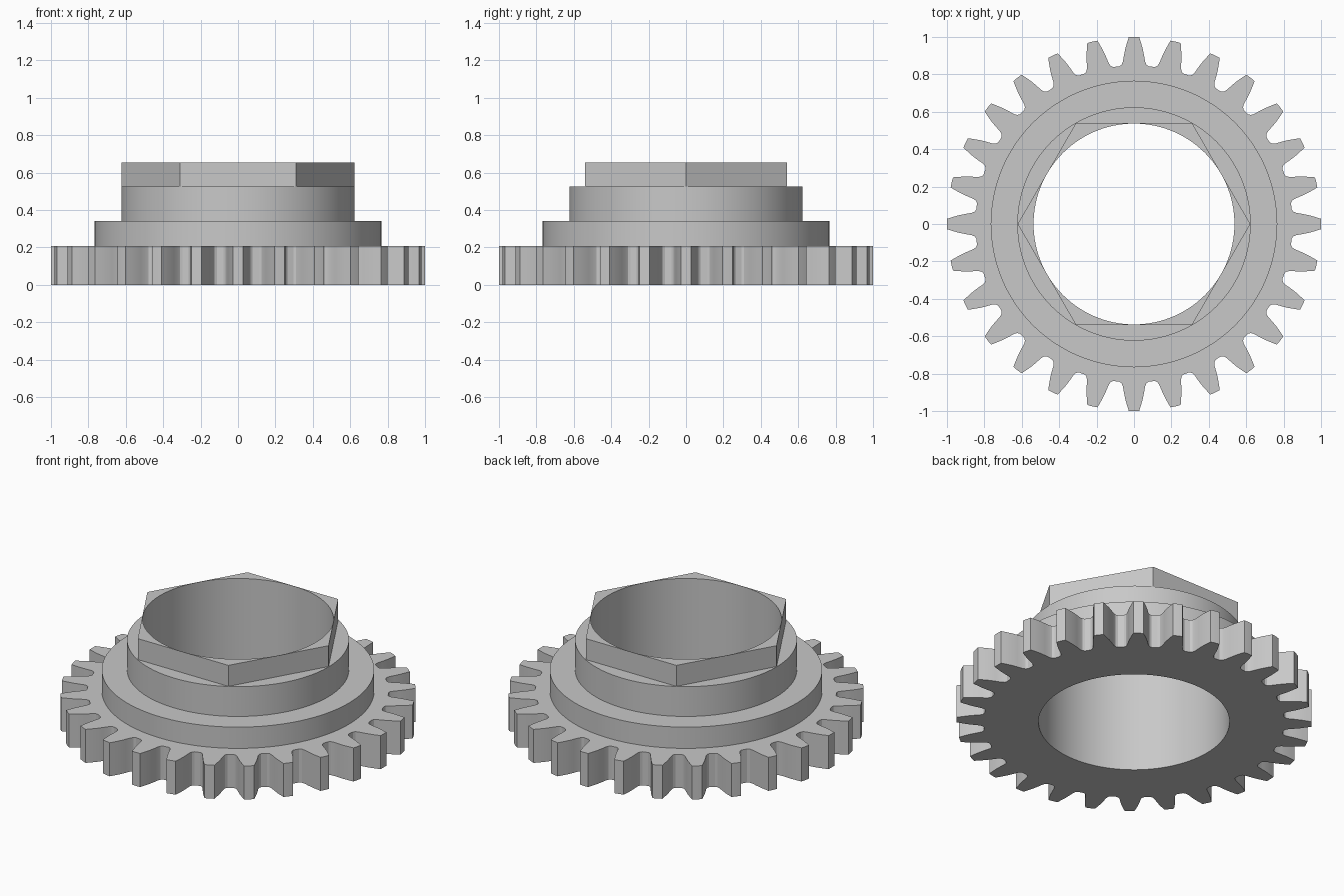
import bpy
import bmesh
import math

if "Cube" in bpy.data.objects:
    bpy.data.objects.remove(bpy.data.objects["Cube"], do_unlink=True)

TEETH = 28
BORE = 0.537

# Half tooth profile: (radius, half width), root to tip
TOOTH = [(0.843, 0.078), (0.852, 0.066), (0.87, 0.059), (0.90, 0.054),
         (0.935, 0.047), (0.97, 0.037), (0.999, 0.028)]


def circle(radius, sides):
    """Points of a regular polygon with a corner on +x."""
    return [(radius * math.cos(math.tau * i / sides),
             radius * math.sin(math.tau * i / sides)) for i in range(sides)]


def gear_outline():
    """Tooth profile mirrored and repeated around the axis."""
    tooth = [(r, -w) for r, w in TOOTH] + [(1.0, 0.0)]
    tooth += [(r, w) for r, w in reversed(TOOTH)]
    points = []
    for i in range(TEETH):
        a = math.tau * i / TEETH
        c, s = math.cos(a), math.sin(a)
        points += [(x * c - y * s, x * s + y * c) for x, y in tooth]
    return points


def add_loop(bm, outline, z):
    """Closed ring of vertices; returns its vertices and edges."""
    verts = [bm.verts.new((x, y, z)) for x, y in outline]
    edges = [bm.edges.new((v, verts[(i + 1) % len(verts)]))
             for i, v in enumerate(verts)]
    return verts, edges


def add_wall(bm, low, high):
    """Straight wall between two matching loops."""
    n = len(low)
    for i in range(n):
        j = (i + 1) % n
        bm.faces.new((low[i], low[j], high[j], high[i]))


def add_ledge(bm, outer, inner):
    """Flat ring between two loops at the same height."""
    bmesh.ops.triangle_fill(bm, edges=outer + inner, use_beauty=True)


# Steps from bottom to top: toothed rim, collar, hub, hexagonal nut
steps = [(gear_outline(), 0.0, 0.208),
         (circle(0.766, 128), 0.208, 0.34),
         (circle(0.624, 128), 0.34, 0.525),
         (circle(0.622, 6), 0.525, 0.655)]

bm = bmesh.new()
bore_low, inner = add_loop(bm, circle(BORE, 120), 0.0)
for outline, z0, z1 in steps:
    low, low_edges = add_loop(bm, outline, z0)
    high, high_edges = add_loop(bm, outline, z1)
    add_ledge(bm, low_edges, inner)
    add_wall(bm, low, high)
    inner = high_edges

# Top rim of the nut and the through bore
bore_high, bore_edges = add_loop(bm, circle(BORE, 120), steps[-1][2])
add_ledge(bm, inner, bore_edges)
add_wall(bm, bore_low, bore_high)
bmesh.ops.recalc_face_normals(bm, faces=bm.faces[:])

mesh = bpy.data.meshes.new("stepped_gear")
bm.to_mesh(mesh)
bm.free()
gear = bpy.data.objects.new("stepped_gear", mesh)
bpy.context.collection.objects.link(gear)

# Plain grey metal
grey = bpy.data.materials.new("grey")
grey.use_nodes = True
colour = (0.58, 0.58, 0.58, 1.0)
grey.diffuse_color = colour
grey.node_tree.nodes["Principled BSDF"].inputs["Base Color"].default_value = colour
mesh.materials.append(grey)

# Smooth round walls, crisp steps and tooth tips
bpy.ops.object.select_all(action="DESELECT")
gear.select_set(True)
bpy.context.view_layer.objects.active = gear
bpy.ops.object.shade_smooth_by_angle(angle=math.radians(30))
